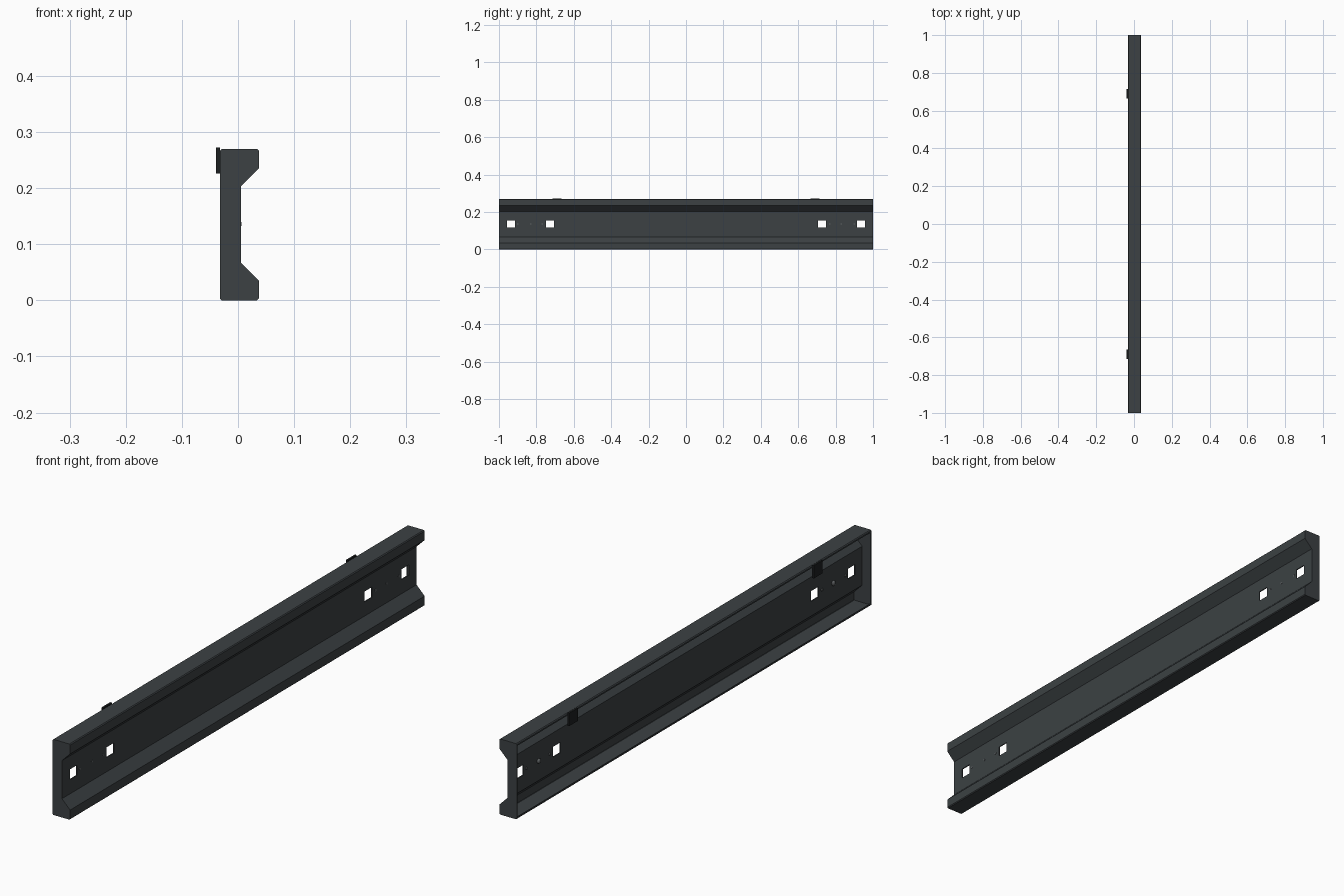
import bpy, bmesh, math

if "Cube" in bpy.data.objects:
    bpy.data.objects.remove(bpy.data.objects["Cube"])

def material(name, c):
    m = bpy.data.materials.new(name)
    m.diffuse_color = (*c, 1)
    m.use_nodes = True
    m.node_tree.nodes["Principled BSDF"].inputs["Base Color"].default_value = m.diffuse_color
    return m

STEEL = material("dark_steel", (0.045, 0.053, 0.057))
BLACK = material("black_clip", (0.012, 0.014, 0.015))
BOLT = material("bolt_steel", (0.12, 0.13, 0.135))
MID = 0.135  # mid height of the rail

def prism(name, pts, y0, y1, mat):
    """Extrude an (x, z) outline along y."""
    bm = bmesh.new()
    f = bm.faces.new([bm.verts.new((x, y0, z)) for x, z in pts])
    ext = bmesh.ops.extrude_face_region(bm, geom=[f])
    verts = [v for v in ext["geom"] if isinstance(v, bmesh.types.BMVert)]
    bmesh.ops.translate(bm, verts=verts, vec=(0, y1 - y0, 0))
    bmesh.ops.recalc_face_normals(bm, faces=bm.faces)
    me = bpy.data.meshes.new(name)
    bm.to_mesh(me)
    bm.free()
    ob = bpy.data.objects.new(name, me)
    bpy.context.collection.objects.link(ob)
    me.materials.append(mat)
    return ob

def box(name, loc, size, mat):
    bpy.ops.mesh.primitive_cube_add(size=1, location=loc)
    ob = bpy.context.object
    ob.name = name
    ob.scale = size
    ob.data.materials.append(mat)
    return ob

def flip(pts):
    """Mirror a half profile about the mid height, in reverse order."""
    return [(x, 2 * MID - z) for x, z in reversed(pts)]

# Upper half of the folded sheet, outer and inner side
outer = [(0.005, 0.203), (0.037, 0.235), (0.037, 0.267), (0.034, 0.27),
         (-0.029, 0.27), (-0.032, 0.267)]
inner = [(-0.032, 0.262), (-0.029, 0.262), (-0.028, 0.266), (0.032, 0.266),
         (0.033, 0.265), (0.033, 0.2367), (0.001, 0.2047)]

# Folded rail channel, open towards -x
half = outer + inner
rail = prism("rail_channel", flip(outer) + half + flip(inner), -0.997, 0.997, STEEL)

# Square mounting holes through the web
for i, y in enumerate((-0.935, -0.728, 0.728, 0.935)):
    cutter = box(f"hole_cutter_{i}", (0.003, y, 0.136), (0.03, 0.042, 0.037), STEEL)
    cutter.hide_render = True
    cutter.display_type = 'WIRE'
    mod = rail.modifiers.new("square_hole", 'BOOLEAN')
    mod.object = cutter
    mod.solver = 'EXACT'
    bpy.context.view_layer.objects.active = rail
    bpy.ops.object.modifier_apply(modifier=mod.name)
    bpy.data.objects.remove(cutter)

# End caps closing the channel
cap = flip(outer) + outer
for side, s in (("front", -1), ("back", 1)):
    prism(f"{side}_end_cap", cap, s * 0.995, s * 1.0, STEEL)

for side, s in (("front", -1), ("back", 1)):
    # Clip hanging on the open side
    clip = box(f"{side}_clip", (-0.0355, s * 0.69, 0.249), (0.007, 0.05, 0.046), BLACK)
    bev = clip.modifiers.new("bevel", 'BEVEL')
    bev.width = 0.002

    # Bolts between the square holes
    for j, (y, r) in enumerate(((0.9, 0.005), (0.831, 0.009), (0.768, 0.005))):
        bpy.ops.mesh.primitive_cylinder_add(
            vertices=16, radius=0.004, depth=0.009,
            location=(0.002, s * y, 0.136), rotation=(0, math.pi / 2, 0))
        shank = bpy.context.object
        shank.name = f"{side}_bolt_shank_{j}"
        shank.data.materials.append(BOLT)
        bpy.ops.mesh.primitive_uv_sphere_add(
            segments=16, ring_count=8, radius=r, location=(0.001, s * y, 0.136))
        head = bpy.context.object
        head.name = f"{side}_bolt_head_{j}"
        head.scale = (0.003 / r if r < 0.006 else 0.6, 1, 1)
        if r > 0.006:
            head.location.x = -0.001
        head.data.materials.append(BOLT)
        bpy.ops.object.shade_smooth_by_angle()
